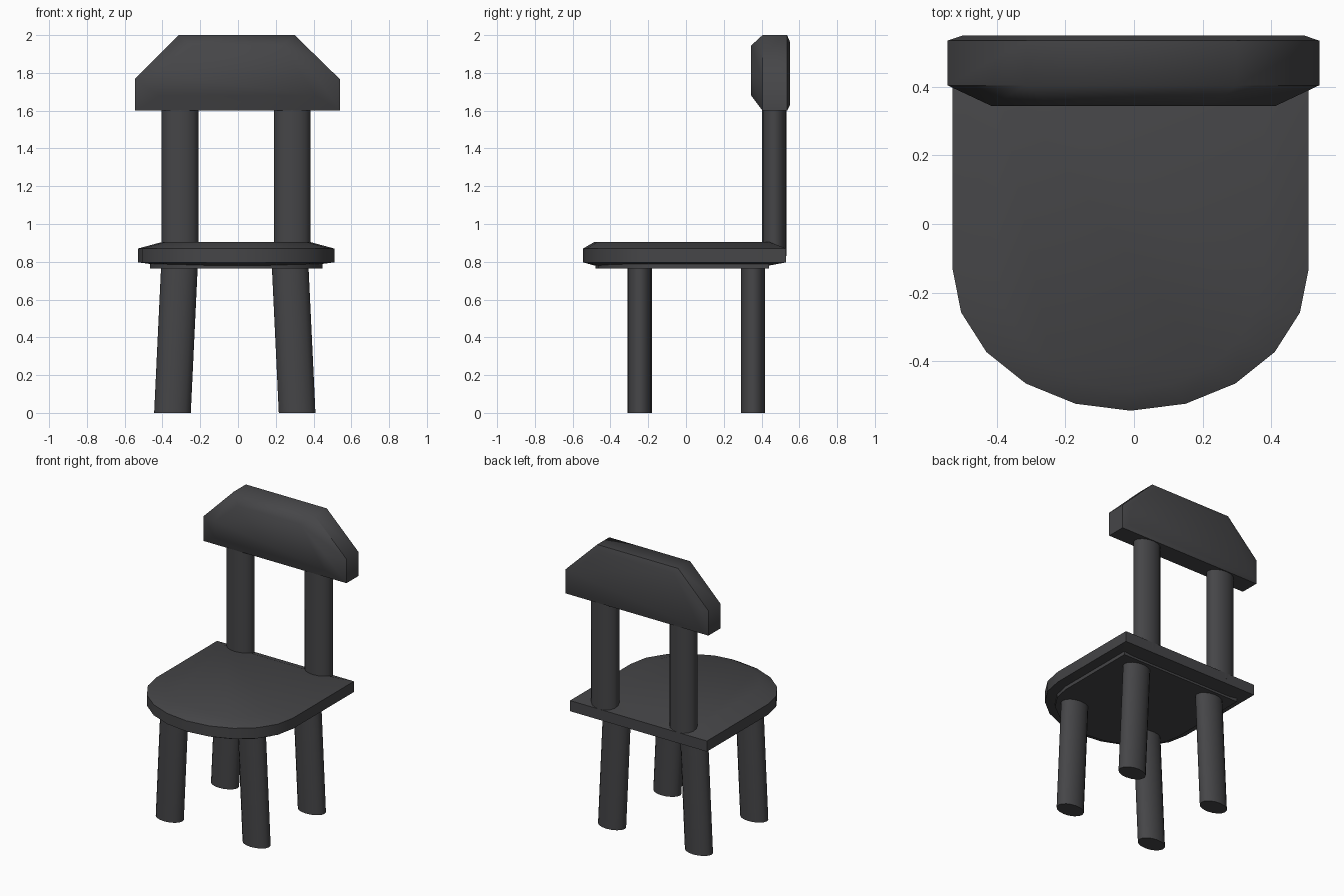
import bpy, math

if "Cube" in bpy.data.objects:
    bpy.data.objects.remove(bpy.data.objects["Cube"])

charcoal = bpy.data.materials.new("charcoal")
charcoal.diffuse_color = (0.06, 0.06, 0.064, 1)
charcoal.use_nodes = True
charcoal.node_tree.nodes["Principled BSDF"].inputs["Base Color"].default_value = charcoal.diffuse_color


def loft(name, rings, smooth=35):
    """Skin a stack of equal-sized point rings and cap both ends."""
    n = len(rings[0])
    verts = [p for ring in rings for p in ring]
    faces = [tuple(range(n))[::-1],
             tuple(range((len(rings) - 1) * n, len(rings) * n))]
    for r in range(len(rings) - 1):
        for i in range(n):
            j = (i + 1) % n
            faces.append((r * n + i, r * n + j, (r + 1) * n + j, (r + 1) * n + i))
    mesh = bpy.data.meshes.new(name)
    mesh.from_pydata(verts, [], faces)
    mesh.materials.append(charcoal)
    mesh.shade_smooth()
    mesh.set_sharp_from_angle(angle=math.radians(smooth))
    obj = bpy.data.objects.new(name, mesh)
    bpy.context.collection.objects.link(obj)
    return obj


CX = -0.01  # the chair's own axis


def seat_ring(half_w, front, back, z):
    """Square back, half-ellipse front, counter-clockwise."""
    cy, ry = -0.13, -0.13 - front
    pts = [(CX + half_w, back, z), (CX - half_w, back, z)]
    for i in range(11):
        a = math.pi + math.pi * i / 10
        pts.append((CX + half_w * math.cos(a), cy + ry * math.sin(a), z))
    return pts


def rod(name, bottom, top):
    """Oval rod of 16 sides between two centres."""
    rings = []
    for x, y, z in (bottom, top):
        rings.append([(x + 0.097 * math.cos(math.tau * i / 16),
                       y + 0.064 * math.sin(math.tau * i / 16), z)
                      for i in range(16)])
    return loft(name, rings)


# Seat cushion and the thin base plate beneath it
loft("seat", [seat_ring(0.39, -0.485, 0.44, 0.78),
              seat_ring(0.52, -0.545, 0.53, 0.797),
              seat_ring(0.52, -0.545, 0.53, 0.87),
              seat_ring(0.39, -0.485, 0.44, 0.905)])
loft("seat_base", [seat_ring(0.457, -0.48, 0.44, 0.765),
                   seat_ring(0.457, -0.48, 0.44, 0.79)])

# Splayed legs and upright back posts
for side, s in (("left", -1), ("right", 1)):
    for part, y in (("front_leg", -0.245), ("back_leg", 0.355)):
        rod(f"{side}_{part}", (CX - 0.007 + s * 0.33, y, 0.0),
            (CX - 0.007 + s * 0.293, y, 0.78))
    rod(f"{side}_back_post", (CX + s * 0.297, 0.467, 0.83),
        (CX + s * 0.297, 0.467, 1.65))

# Backrest: trapezoid profile, softened front and back
PROFILE = [(-0.545, 1.6), (0.541, 1.6), (0.541, 1.765),
           (0.30, 2.0), (-0.315, 2.0), (-0.545, 1.77)]


def rest_ring(y, sx, z0, z1):
    return [(x * sx, y, z0 + (z - 1.6) / 0.4 * (z1 - z0)) for x, z in PROFILE]


loft("backrest", [rest_ring(0.345, 0.765, 1.68, 1.945),
                  rest_ring(0.405, 1, 1.6, 2.0),
                  rest_ring(0.535, 1, 1.6, 2.0),
                  rest_ring(0.55, 0.92, 1.63, 1.965)][::-1], smooth=50)
